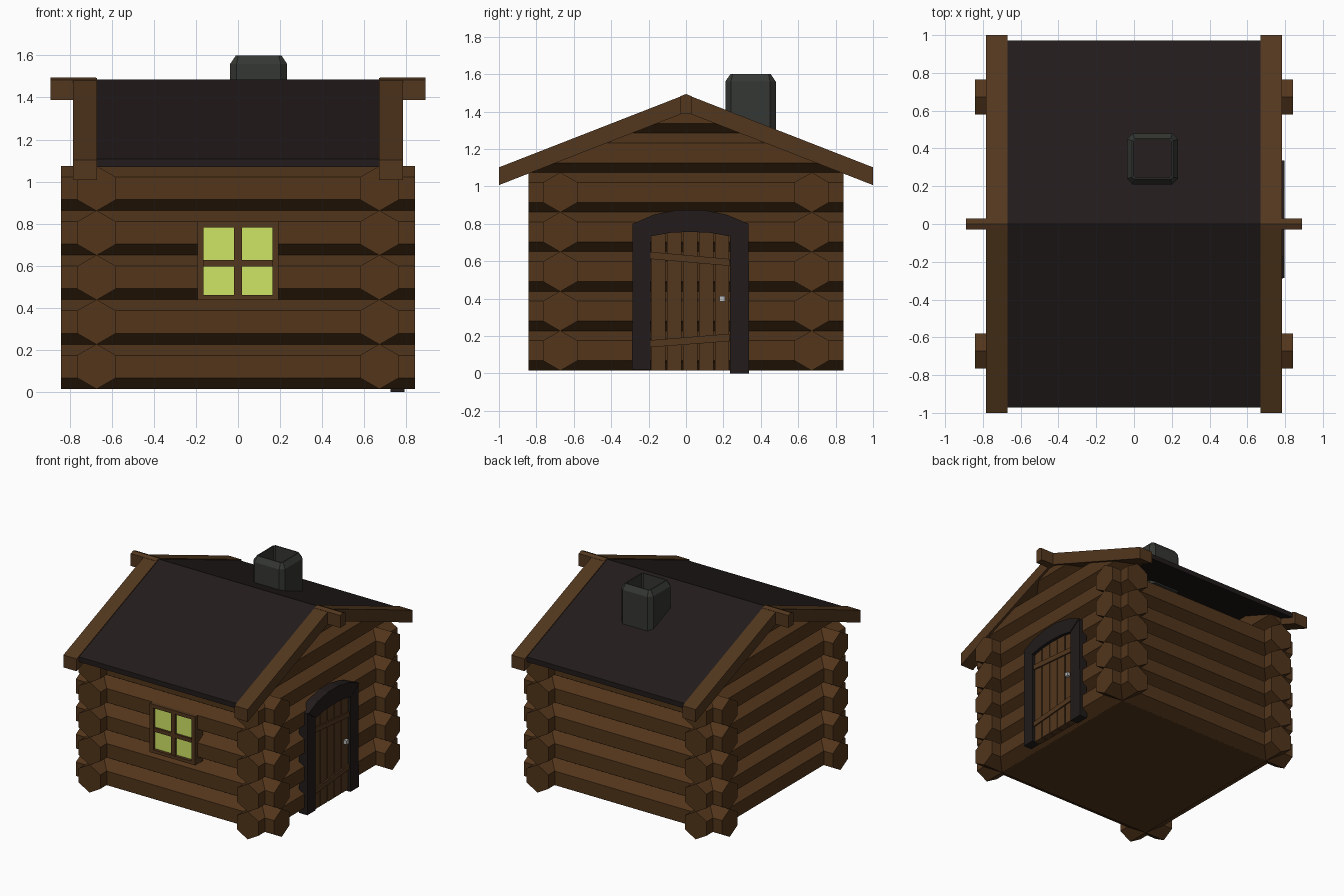
import bpy, bmesh, math
from mathutils import Vector

if "Cube" in bpy.data.objects:
    bpy.data.objects.remove(bpy.data.objects["Cube"])


def material(name, r, g, b):
    m = bpy.data.materials.new(name)
    m.diffuse_color = (r, g, b, 1)
    m.use_nodes = True
    m.node_tree.nodes["Principled BSDF"].inputs["Base Color"].default_value = m.diffuse_color
    return m


LOG = material("log_brown", 0.085, 0.036, 0.011)
TRIM = material("trim_brown", 0.085, 0.038, 0.013)
ROOF = material("roof_dark", 0.016, 0.011, 0.011)
STONE = material("stone_grey", 0.035, 0.038, 0.033)
GLOW = material("window_glow", 0.62, 0.78, 0.13)
METAL = material("handle_metal", 0.5, 0.5, 0.5)


def prism(bm, pts, axis, a, b):
    """Extrude a 2D outline (other axis, z) along x or y from a to b."""
    put = (lambda p, t: (t, p[0], p[1])) if axis == "x" else (lambda p, t: (p[0], t, p[1]))
    lo = [bm.verts.new(put(p, a)) for p in pts]
    hi = [bm.verts.new(put(p, b)) for p in pts]
    n = len(pts)
    faces = [bm.faces.new(lo), bm.faces.new(hi[::-1])]
    for i in range(n):
        faces.append(bm.faces.new((lo[i], hi[i], hi[(i + 1) % n], lo[(i + 1) % n])))
    return faces


def finish(bm, name, mat):
    bmesh.ops.recalc_face_normals(bm, faces=bm.faces[:])
    me = bpy.data.meshes.new(name)
    bm.to_mesh(me)
    bm.free()
    me.materials.append(mat)
    ob = bpy.data.objects.new(name, me)
    bpy.context.collection.objects.link(ob)
    return ob


def make(name, mat, parts):
    bm = bmesh.new()
    for p in parts:
        prism(bm, *p)
    return finish(bm, name, mat)


def rect(u0, u1, z0, z1):
    return [(u0, z0), (u1, z0), (u1, z1), (u0, z1)]


R, W, END, STEP, Z0 = 0.107, 0.672, 0.842, 0.2115, 0.122
SLOPE, APEX = 0.39, 1.492


def hexagon(u, z):
    return [(u + R * math.sin(k * math.pi / 3), z + R * math.cos(k * math.pi / 3)) for k in range(6)]


# Log walls: six-sided logs crossing at the corners
for name, axis, s in (("front_wall", "y", -1), ("back_wall", "y", 1), ("left_wall", "x", -1), ("right_wall", "x", 1)):
    along = "x" if axis == "y" else "y"
    make(name, LOG, [(hexagon(s * W, Z0 + i * STEP), along, -END, END) for i in range(5)])

# Gable logs, trimmed to the roof slope
for name, s in (("left_gable", -1), ("right_gable", 1)):
    bm = bmesh.new()
    for i in (5, 6):
        prism(bm, hexagon(s * W, Z0 + i * STEP), "y", -END, END)
    for side in (-1, 1):
        bmesh.ops.bisect_plane(bm, geom=bm.verts[:] + bm.edges[:] + bm.faces[:], dist=1e-5,
                               plane_co=(0, 0, APEX - 0.03),
                               plane_no=Vector((0, side * SLOPE, 1)).normalized(), clear_outer=True)
        bmesh.ops.holes_fill(bm, edges=[e for e in bm.edges if e.is_boundary])
    finish(bm, name, LOG)

# Floor
make("floor", LOG, [(rect(-W, W, 0.016, 0.05), "x", -W, W)])


# Roof panel, barge boards and ridge beam ends
def chevron(y, top, thick):
    e = top - SLOPE * y
    return [(-y, e), (0, top), (y, e), (y, e - thick), (0, top - thick), (-y, e - thick)]


make("roof", ROOF, [(chevron(0.972, APEX - 0.006, 0.038), "x", -0.675, 0.675)])
ridge_end = [(-0.03, 1.387), (0.03, 1.387), (0.03, 1.482), (0, 1.494), (-0.03, 1.482)]
for name, s in (("left", -1), ("right", 1)):
    make(name + "_barge_board", TRIM, [(chevron(1.0, APEX, 0.095), "x", s * 0.67, s * 0.783)])
    make(name + "_ridge_beam", TRIM, [(ridge_end, "x", s * 0.675, s * 0.89)])

# Chimney: hollow shell with chamfered corners and rim
bm = bmesh.new()
loops = []
for h, c, z in ((0.135, 0.03, 1.25), (0.135, 0.03, 1.56), (0.108, 0.012, 1.6), (0.1, 0.01, 1.6), (0.1, 0.01, 1.25)):
    k = h - c
    ring = [(h, -k), (h, k), (k, h), (-k, h), (-h, k), (-h, -k), (-k, -h), (k, -h)]
    loops.append([bm.verts.new((0.098 + x, 0.345 + y, z)) for x, y in ring])
for a, b in zip(loops, loops[1:] + loops[:1]):
    for i in range(8):
        j = (i + 1) % 8
        bm.faces.new((a[i], a[j], b[j], b[i]))
finish(bm, "chimney", STONE)

# Window: frame, crossed bars and lit panes
make("window_frame", TRIM, [
    (rect(-0.193, -0.163, 0.437, 0.81), "y", -0.795, -0.70),
    (rect(0.163, 0.193, 0.437, 0.81), "y", -0.795, -0.70),
    (rect(-0.163, 0.163, 0.437, 0.462), "y", -0.795, -0.70),
    (rect(-0.163, 0.163, 0.782, 0.81), "y", -0.795, -0.70),
    (rect(-0.018, 0.018, 0.462, 0.782), "y", -0.788, -0.70),
    (rect(-0.163, 0.163, 0.598, 0.628), "y", -0.787, -0.70)])
make("window_panes", GLOW, [(rect(-0.165, 0.165, 0.46, 0.785), "y", -0.772, -0.71)])

# Door frame: posts and low arch
make("door_posts", ROOF, [
    ([(-0.288, 0.02), (-0.19, 0.02), (-0.19, 0.735), (-0.286, 0.8)], "x", 0.72, 0.79),
    ([(0.235, 0.0), (0.337, 0.0), (0.335, 0.8), (0.235, 0.735)], "x", 0.725, 0.79)])
make("door_arch", ROOF, [(
    [(-0.286, 0.8), (-0.17, 0.85), (-0.04, 0.875), (0.085, 0.875), (0.215, 0.85), (0.335, 0.8),
     (0.235, 0.733), (0.13, 0.752), (0.02, 0.757), (-0.085, 0.752), (-0.19, 0.733)], "x", 0.72, 0.797)])

# Door: five planks, two slanted braces and a handle
pitch = 0.425 / 5
make("door_planks", TRIM, [
    (rect(-0.19 + i * pitch + 0.004, -0.19 + (i + 1) * pitch - 0.004, 0.016, 0.76), "x", 0.72, 0.773)
    for i in range(5)])
make("door_braces", TRIM, [
    ([(-0.19, 0.14), (0.232, 0.172), (0.232, 0.212), (-0.19, 0.178)], "x", 0.74, 0.784),
    ([(-0.19, 0.612), (0.232, 0.575), (0.232, 0.612), (-0.19, 0.65)], "x", 0.74, 0.784)])
make("door_handle", METAL, [(rect(0.178, 0.208, 0.385, 0.415), "x", 0.76, 0.797)])
